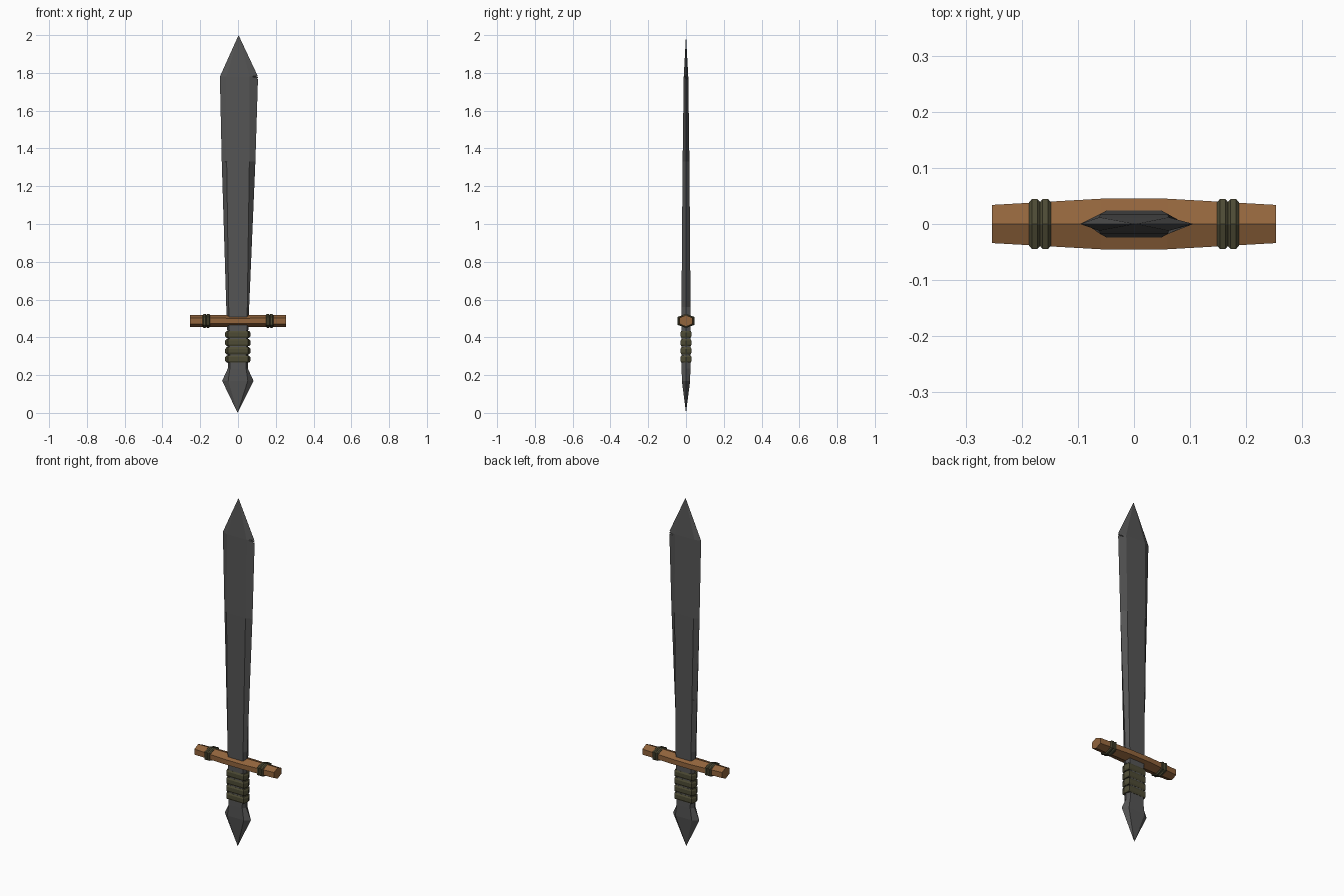
import bpy
import bmesh
from mathutils import Vector, Matrix

cube = bpy.data.objects.get("Cube")
if cube:
    bpy.data.objects.remove(cube, do_unlink=True)


def material(name, colour):
    m = bpy.data.materials.new(name)
    m.use_nodes = True
    m.diffuse_color = (*colour, 1)
    bsdf = m.node_tree.nodes["Principled BSDF"]
    bsdf.inputs["Base Color"].default_value = (*colour, 1)
    bsdf.inputs["Roughness"].default_value = 0.7
    return m


steel = material("dark steel", (0.09, 0.09, 0.09))
wood = material("brown wood", (0.29, 0.13, 0.046))
cord = material("olive cord", (0.075, 0.07, 0.035))


def loft(name, rings, mat):
    """Skin a row of equal rings; a ring of one point closes to a tip."""
    bm = bmesh.new()
    rows = [[bm.verts.new(p) for p in ring] for ring in rings]
    for a, b in zip(rows, rows[1:]):
        n = max(len(a), len(b))
        for i in range(n):
            j = (i + 1) % n
            if len(a) == 1:
                bm.faces.new((a[0], b[j], b[i]))
            elif len(b) == 1:
                bm.faces.new((a[i], a[j], b[0]))
            else:
                bm.faces.new((a[i], a[j], b[j], b[i]))
    for end in (rows[0], rows[-1]):
        if len(end) > 1:
            bm.faces.new(end)
    bmesh.ops.recalc_face_normals(bm, faces=bm.faces)
    mesh = bpy.data.meshes.new(name)
    bm.to_mesh(mesh)
    bm.free()
    mesh.materials.append(mat)
    obj = bpy.data.objects.new(name, mesh)
    bpy.context.scene.collection.objects.link(obj)
    return obj


def blade_ring(z, left, right, flat, t):
    """Six-sided section: two sharp edges and two broad flats."""
    return [(left, 0, z), (-flat, -t, z), (flat, -t, z),
            (right, 0, z), (flat, t, z), (-flat, t, z)]


def guard_ring(x, y, z_side, z_ridge, z0=0.487):
    """Six-sided section with a ridge above and below."""
    return [(x, 0, z0 + z_ridge), (x, y, z0 + z_side), (x, y, z0 - z_side),
            (x, 0, z0 - z_ridge), (x, -y, z0 - z_side), (x, -y, z0 + z_side)]


# Blade, with a tang that ends inside the grip
blade = loft("blade", [
    blade_ring(0.44, -0.058, 0.056, 0.047, 0.024),
    blade_ring(0.56, -0.062, 0.059, 0.049, 0.024),
    blade_ring(1.33, -0.086, 0.092, 0.06, 0.018),
    blade_ring(1.78, -0.096, 0.106, 0.062, 0.012),
    [(0.003, 0, 2.0)]], steel)

# Battle nicks cut into the blade edges
cutters = []
for x, y, z in ((-0.073, -0.016, 1.33), (0.088, -0.006, 1.78),
                (0.088, 0.006, 1.77), (-0.068, 0.02, 0.86)):
    bm = bmesh.new()
    bmesh.ops.create_cone(bm, cap_ends=True, segments=4, radius1=0.02, radius2=0,
                          depth=0.05, matrix=Matrix.Rotation(1.57 if x < 0 else -1.57, 4, "Y"))
    bmesh.ops.scale(bm, vec=(1, 0.6, 0.4), verts=bm.verts)
    bmesh.ops.translate(bm, vec=(x, y, z), verts=bm.verts)
    mesh = bpy.data.meshes.new("nick_cutter")
    bm.to_mesh(mesh)
    bm.free()
    cutter = bpy.data.objects.new("nick_cutter", mesh)
    cutter.hide_render = True
    bpy.context.scene.collection.objects.link(cutter)
    mod = blade.modifiers.new("nick", "BOOLEAN")
    mod.object = cutter
    mod.operation = "DIFFERENCE"
    mod.solver = "EXACT"
    cutters.append(cutter)
graph = bpy.context.evaluated_depsgraph_get()
cut_mesh = bpy.data.meshes.new_from_object(blade.evaluated_get(graph))
blade.modifiers.clear()
blade.data = cut_mesh
cut_mesh.materials.clear()
cut_mesh.materials.append(steel)
for poly in cut_mesh.polygons:
    poly.material_index = 0
for cutter in cutters:
    bpy.data.objects.remove(cutter, do_unlink=True)

# Grip core and pointed pommel
loft("grip_and_pommel", [
    [(-0.002, 0, 0)],
    blade_ring(0.17, -0.084, 0.082, 0.052, 0.022),
    blade_ring(0.235, -0.054, 0.052, 0.043, 0.023),
    blade_ring(0.46, -0.056, 0.054, 0.045, 0.024)], steel)

# Crossguard
loft("crossguard", [guard_ring(x, y, side, 0.031) for x, y, side in (
    (-0.253, 0.034, 0.016), (-0.06, 0.045, 0.014),
    (0.06, 0.045, 0.014), (0.253, 0.034, 0.016))], wood)

# Paired cord bindings on each arm of the guard
for side, label in ((1, "left"), (-1, "right")):
    for k, x0 in enumerate((0.158, 0.177)):
        loft(f"{label}_guard_binding_{k + 1}", [
            guard_ring(side * x0 + dx, 0.0445 - inset, 0.021 - inset / 2, 0.037 - inset)
            for dx, inset in ((-0.01, 0.006), (-0.005, 0), (0.005, 0), (0.01, 0.006))], cord)

# Cord wraps around the grip
for k in range(4):
    z0 = 0.285 + 0.0435 * k
    rings = []
    for dz, inset in ((-0.019, 0.008), (-0.01, 0), (0.01, 0), (0.019, 0.008)):
        rings.append(blade_ring(z0 + dz, inset - 0.068, 0.066 - inset, 0.054, 0.029 - inset * 0.6))
    loft(f"grip_wrap_{k + 1}", rings, cord)
